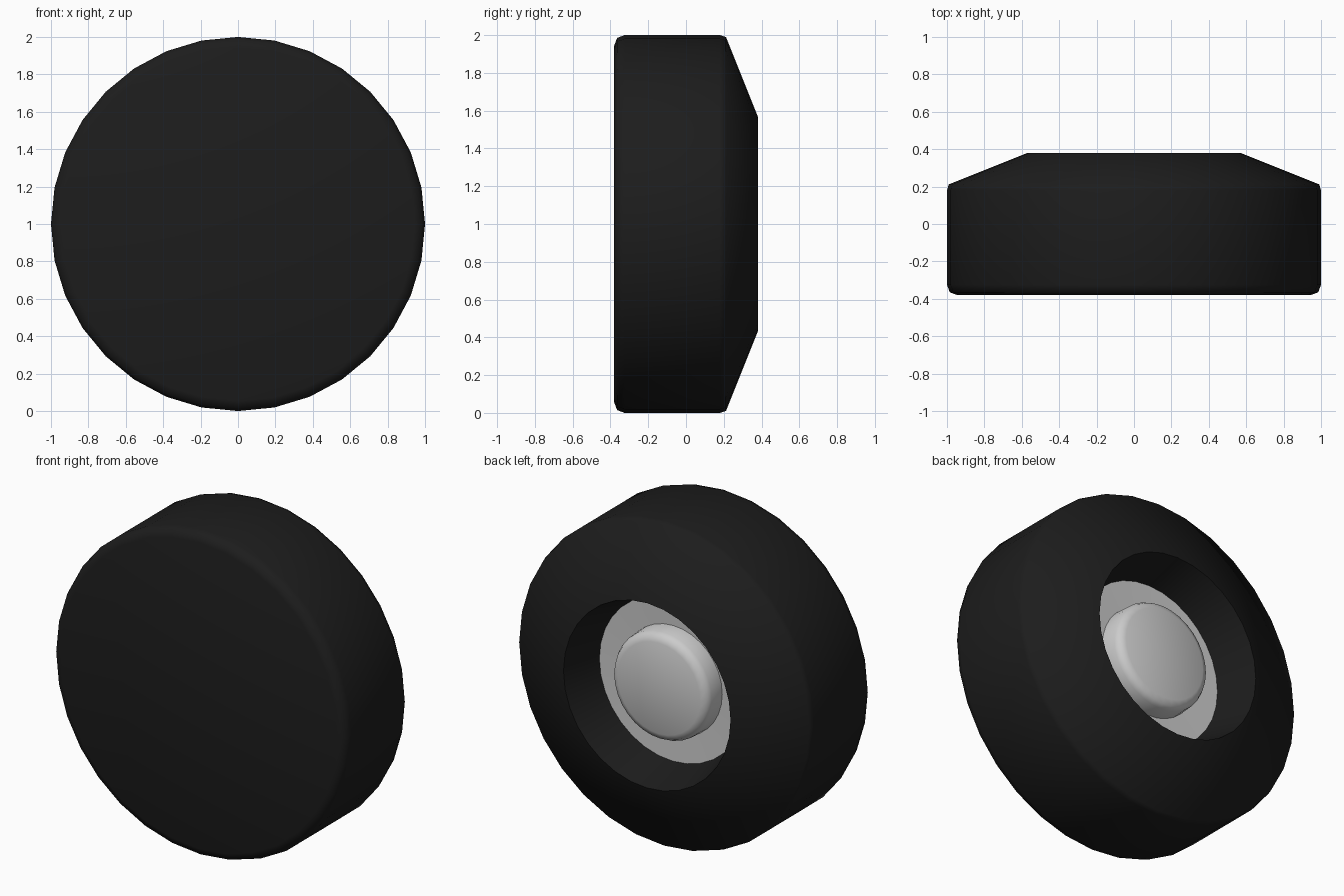
import bpy, bmesh, math

if "Cube" in bpy.data.objects:
    bpy.data.objects.remove(bpy.data.objects["Cube"])

SIDES = 32


def material(name, rgb):
    m = bpy.data.materials.new(name)
    m.diffuse_color = (*rgb, 1)
    m.use_nodes = True
    m.node_tree.nodes["Principled BSDF"].inputs["Base Color"].default_value = m.diffuse_color
    return m


def lathe(name, profile, angle, mat=None):
    """Spin (radius, y) points about the wheel axle; a zero radius is a pole."""
    bm = bmesh.new()
    rings = []
    for r, y in profile:
        if r == 0:
            rings.append([bm.verts.new((0, y, 1))] * SIDES)
        else:
            rings.append([bm.verts.new((r * math.cos(2 * math.pi * i / SIDES), y,
                                        1 + r * math.sin(2 * math.pi * i / SIDES)))
                          for i in range(SIDES)])
    for a, b in zip(rings, rings[1:]):
        for i in range(SIDES):
            j = (i + 1) % SIDES
            bm.faces.new(list(dict.fromkeys((a[i], a[j], b[j], b[i]))))
    bmesh.ops.recalc_face_normals(bm, faces=bm.faces)
    me = bpy.data.meshes.new(name)
    bm.to_mesh(me)
    bm.free()
    ob = bpy.data.objects.new(name, me)
    bpy.context.collection.objects.link(ob)
    if mat:
        me.materials.append(mat)
    bpy.ops.object.select_all(action='DESELECT')
    ob.select_set(True)
    bpy.context.view_layer.objects.active = ob
    bpy.ops.object.shade_smooth_by_angle(angle=math.radians(angle))
    return ob


rubber = material("black_rubber", (0.012, 0.012, 0.012))

# Tyre: closed front disc, tread, sloping back wall and recessed inner lip
lathe("tyre", [(0, -0.38), (0.945, -0.38), (0.985, -0.365), (1.0, -0.325),
               (1.0, 0.18), (0.99, 0.212), (0.57, 0.38), (0.50, 0.13)],
      80, rubber)

# Rim dish with its raised, rounded hub cap
lathe("rim_and_hub", [(0.50, 0.13), (0.335, 0.125), (0.33, 0.22),
                      (0.315, 0.25), (0.28, 0.265), (0, 0.27)], 50)
